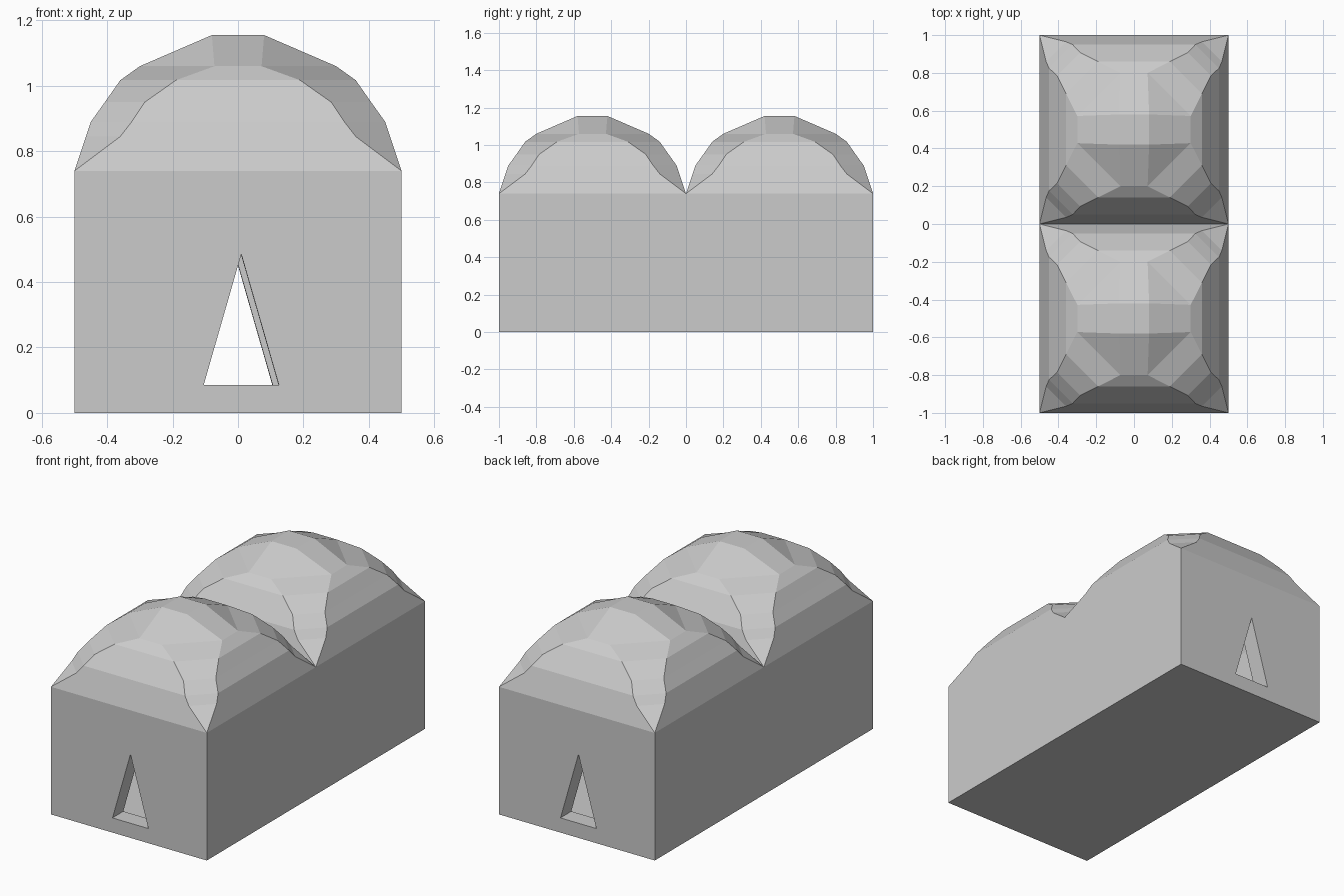
import bpy, bmesh
from mathutils import Matrix

if "Cube" in bpy.data.objects:
    bpy.data.objects.remove(bpy.data.objects["Cube"])

# Dome levels: height above spring line, half width of side, half length of flat side edge
LEVELS = [(0, .5, .5), (.105, .465, .36), (.15, .45, .325), (.21, .407, .285),
          (.277, .36, .19), (.32, .30, .072), (.415, .08, .08)]


def vaulted_block(name, sx, sy, z0, spring, sz):
    """Box topped by two faceted square domes side by side along y."""
    bm = bmesh.new()
    for side in (-1, 1):
        rings = []
        for dz, a, b in LEVELS:
            pts = [(a, -b), (a, b), (b, a), (-b, a), (-a, b), (-a, -b), (-b, -a), (b, -a)]
            rings.append([bm.verts.new((x * sx, (y + side * .5) * sy, spring + dz * sz))
                          for x, y in pts])
        for lo, hi in zip(rings, rings[1:]):
            for i in range(8):
                j = (i + 1) % 8
                bm.faces.new((lo[i], lo[j], hi[j], hi[i]))
        bm.faces.new(rings[-1])
    bmesh.ops.remove_doubles(bm, verts=bm.verts, dist=1e-4)
    # walls and floor
    rim = [e for e in bm.edges if e.is_boundary]
    ext = bmesh.ops.extrude_edge_only(bm, edges=rim)["geom"]
    for v in ext:
        if isinstance(v, bmesh.types.BMVert):
            v.co.z = z0
    bmesh.ops.contextual_create(bm, geom=[e for e in ext if isinstance(e, bmesh.types.BMEdge)])
    return finish(bm, name)


def window_cutter(name, length, angle):
    """Triangular prism running through opposite walls."""
    bm = bmesh.new()
    f = bm.faces.new([bm.verts.new((x, -length / 2, z))
                      for x, z in ((-.115, .085), (.115, .085), (0, .485))])
    ext = bmesh.ops.extrude_face_region(bm, geom=[f])["geom"]
    bmesh.ops.translate(bm, vec=(0, length, 0),
                        verts=[v for v in ext if isinstance(v, bmesh.types.BMVert)])
    bm.transform(Matrix.Rotation(angle, 4, 'Z'))
    return finish(bm, name)


def finish(bm, name):
    bmesh.ops.recalc_face_normals(bm, faces=bm.faces)
    me = bpy.data.meshes.new(name)
    bm.to_mesh(me)
    bm.free()
    ob = bpy.data.objects.new(name, me)
    bpy.context.collection.objects.link(ob)
    return ob


# Outer body, hollow room and the two window tunnels
house = vaulted_block("domed_house", 1, 1, 0, .74, 1)
cutters = [vaulted_block("room_cutter", .8, .9, .075, .64, .9),
           window_cutter("end_window_cutter", 2.4, .01),
           window_cutter("side_window_cutter", 1.4, 1.5708)]
for c in cutters:
    mod = house.modifiers.new(c.name, 'BOOLEAN')
    mod.operation = 'DIFFERENCE'
    mod.solver = 'EXACT'
    mod.object = c
    c.hide_render = True
    c.hide_viewport = True

# Bake the cuts and drop the helpers
deps = bpy.context.evaluated_depsgraph_get()
baked = bpy.data.meshes.new_from_object(house.evaluated_get(deps))
house.modifiers.clear()
house.data = baked
for c in cutters:
    bpy.data.objects.remove(c)
